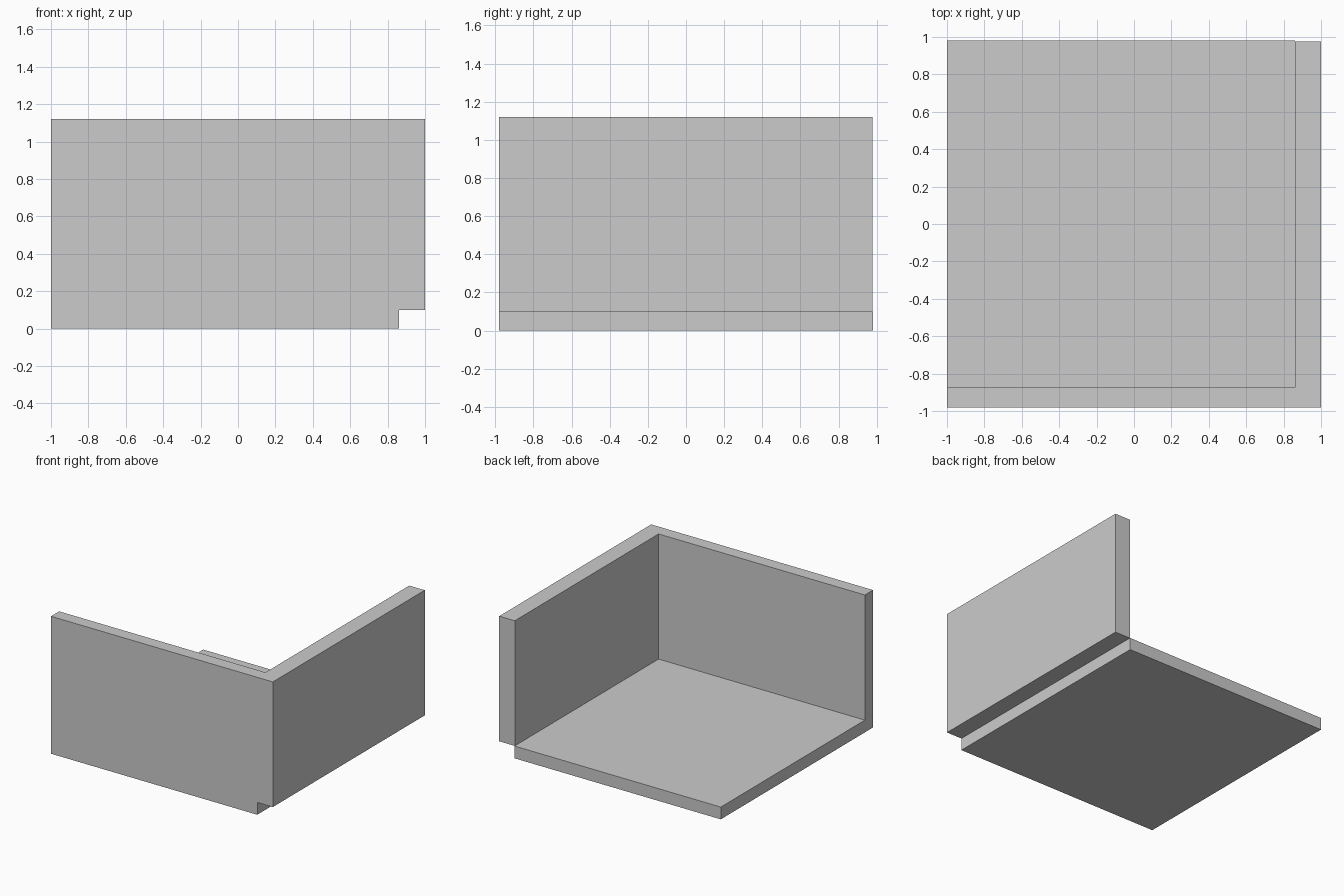
import bpy
from mathutils import Matrix, Vector
import bmesh

if "Cube" in bpy.data.objects:
    bpy.data.objects.remove(bpy.data.objects["Cube"])


def box(name, low, high):
    """Make a box object from its two opposite corners."""
    low, high = Vector(low), Vector(high)
    bm = bmesh.new()
    place = Matrix.Translation((low + high) / 2) @ Matrix.Diagonal((*(high - low), 1))
    bmesh.ops.create_cube(bm, size=1, matrix=place)
    mesh = bpy.data.meshes.new(name)
    bm.to_mesh(mesh)
    bm.free()
    obj = bpy.data.objects.new(name, mesh)
    bpy.context.collection.objects.link(obj)
    return obj


DEPTH = 0.98      # half size along y
FLOOR_TOP = 0.10
WALL_TOP = 1.12
INNER_X = 0.86    # inside face of the right wall
INNER_Y = -0.875  # inside face of the front wall

# Floor slab, stopping short of the right wall
box("floor", (-1, -DEPTH, 0), (INNER_X, DEPTH, FLOOR_TOP))

# Front wall, flush with the floor's front edge
box("front_wall", (-1, -DEPTH, FLOOR_TOP), (INNER_X, INNER_Y, WALL_TOP))

# Right wall, overhanging beside the floor, a hair shorter at the back
box("right_wall", (INNER_X, -DEPTH, FLOOR_TOP), (1, DEPTH - 0.003, WALL_TOP))
